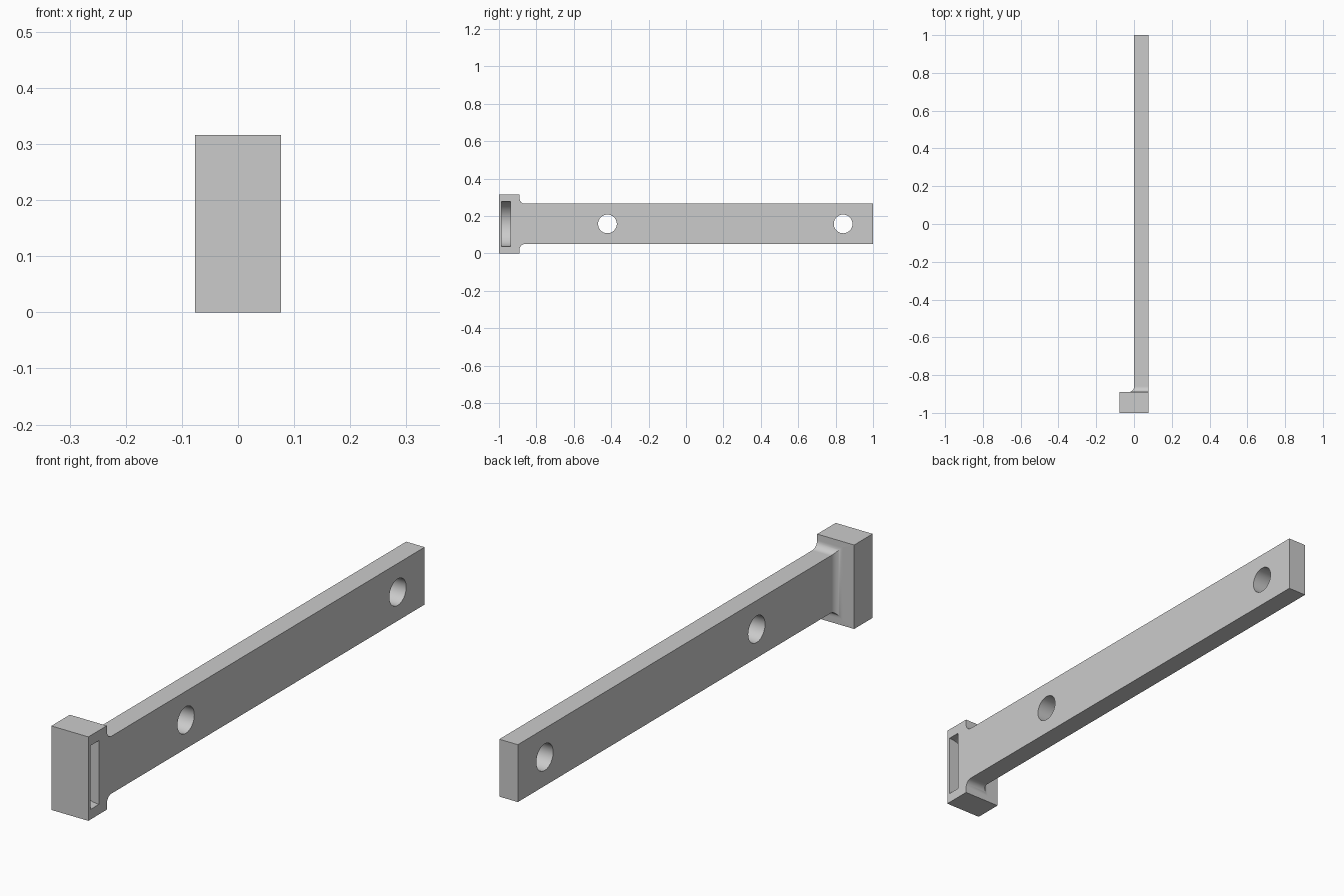
import bpy, bmesh, math
from mathutils import Matrix

old = bpy.data.objects.get("Cube")
if old:
    bpy.data.objects.remove(old, do_unlink=True)

HALF_X, HEIGHT = 0.077, 0.316
HEAD_BACK, BAR_INSET, FILLET = -0.89, 0.05, 0.028

grey = bpy.data.materials.new("plain_grey")
grey.use_nodes = True
colour = (0.6, 0.6, 0.6, 1)
grey.diffuse_color = colour
grey.node_tree.nodes["Principled BSDF"].inputs["Base Color"].default_value = colour


def add_object(name, bm):
    bmesh.ops.recalc_face_normals(bm, faces=bm.faces)
    mesh = bpy.data.meshes.new(name)
    bm.to_mesh(mesh)
    bm.free()
    mesh.materials.append(grey)
    obj = bpy.data.objects.new(name, mesh)
    bpy.context.collection.objects.link(obj)
    return obj


def add_cylinder(name, radius, depth, centre, axis):
    bm = bmesh.new()
    turn = Matrix.Rotation(math.pi / 2, 4, axis)
    bmesh.ops.create_cone(bm, cap_ends=True, segments=64, radius1=radius,
                          radius2=radius, depth=depth,
                          matrix=Matrix.Translation(centre) @ turn)
    return add_object(name, bm)


# Head and bar: rectangles lofted along y, with the fillet between them
sections = [(-1, -HALF_X, 0), (HEAD_BACK, -HALF_X, 0)]
STEPS = 12
for i in range(STEPS + 1):
    a = math.pi / 2 * i / STEPS
    rise = FILLET * (1 - math.sin(a))
    y = HEAD_BACK + 0.0004 + FILLET * (1 - math.cos(a))
    sections.append((y, -rise, BAR_INSET - rise))
sections.append((1, 0, BAR_INSET))

bm = bmesh.new()
rings = [[bm.verts.new(p) for p in ((x, y, z), (HALF_X, y, z),
                                    (HALF_X, y, HEIGHT - z), (x, y, HEIGHT - z))]
         for y, x, z in sections]
for a, b in zip(rings, rings[1:]):
    for i in range(4):
        j = (i + 1) % 4
        bm.faces.new((a[i], a[j], b[j], b[i]))
bm.faces.new(rings[0])
bm.faces.new(rings[-1])
body = add_object("flanged_bar", bm)

# Two through holes and the round-bottomed pocket in the head
mid = HEIGHT / 2
cutters = [add_cylinder("hole_cutter", 0.05, 0.4, (0.04, y, mid), 'Y')
           for y in (-0.42, 0.84)]
cutters.append(add_cylinder("pocket_cutter", 0.12, 0.05, (HALF_X, -0.962, mid), 'X'))

bpy.ops.object.select_all(action='DESELECT')
body.select_set(True)
bpy.context.view_layer.objects.active = body
for cutter in cutters:
    cutter.hide_render = True
    mod = body.modifiers.new("cut", 'BOOLEAN')
    mod.operation = 'DIFFERENCE'
    mod.solver = 'EXACT'
    mod.object = cutter
    bpy.ops.object.modifier_apply(modifier=mod.name)
    bpy.data.objects.remove(cutter, do_unlink=True)

# Curved faces smooth, square faces flat
bpy.ops.object.shade_smooth_by_angle(angle=math.radians(30))
for face in body.data.polygons:
    if max(abs(c) for c in face.normal) > 0.9999:
        face.use_smooth = False
